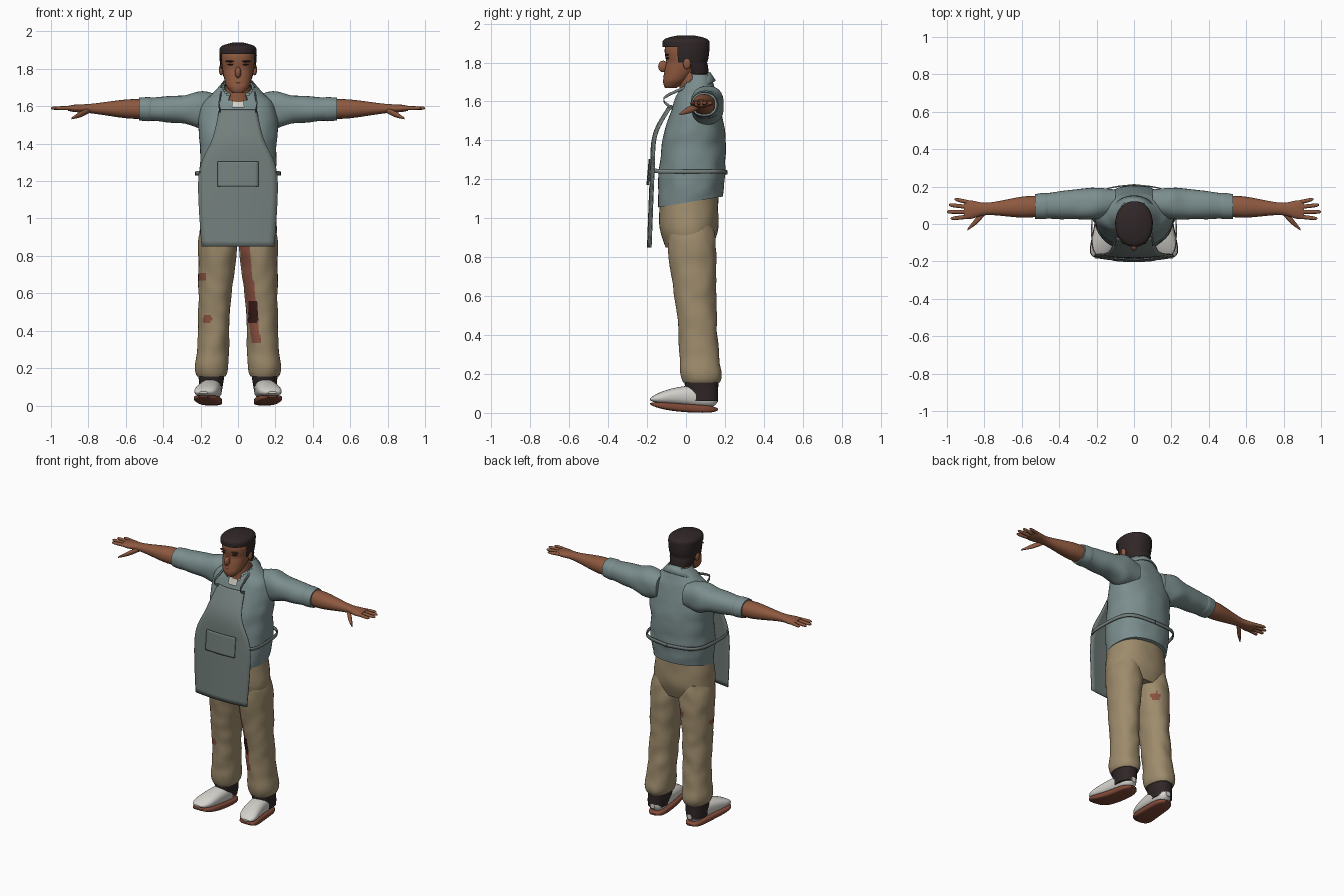
import bpy, bmesh
from math import sin, cos, pi, radians
from mathutils import Vector, Matrix, noise

cube = bpy.data.objects.get("Cube")
if cube:
    bpy.data.objects.remove(cube, do_unlink=True)


def material(name, red, green, blue):
    mat = bpy.data.materials.new(name)
    mat.use_nodes = True
    mat.diffuse_color = (red, green, blue, 1)
    shader = next(node for node in mat.node_tree.nodes if node.type == 'BSDF_PRINCIPLED')
    shader.inputs["Base Color"].default_value = (red, green, blue, 1)
    shader.inputs["Roughness"].default_value = .8
    return mat


SKIN = material("brown skin", .27, .1, .05)
HAIR = material("dark hair", .03, .02, .02)
SHIRT = material("grey blue shirt", .2, .27, .27)
APRON = material("grey apron", .17, .21, .2)
WHITE = material("off white", .66, .64, .6)
PANTS = material("khaki trousers", .34, .26, .15)
SOLE = material("brown sole", .22, .07, .04)
SOCK = material("dark sock", .03, .02, .02)
STAIN = material("red brown stain", .25, .08, .05)
DARK = material("dark stain", .04, .01, .01)


def finish(name, bm, mats, thickness=0, rule=None, drop=None):
    """Turn a bmesh into a smooth shaded object."""
    bmesh.ops.recalc_face_normals(bm, faces=bm.faces)
    if drop:
        doomed = [face for face in bm.faces if drop(face.calc_center_median())]
        bmesh.ops.delete(bm, geom=doomed, context='FACES')
    if rule:
        for face in bm.faces:
            face.material_index = rule(face.calc_center_median())
    mesh = bpy.data.meshes.new(name)
    bm.to_mesh(mesh)
    bm.free()
    for mat in mats:
        mesh.materials.append(mat)
    obj = bpy.data.objects.new(name, mesh)
    bpy.context.collection.objects.link(obj)
    bpy.ops.object.select_all(action='DESELECT')
    obj.select_set(True)
    bpy.context.view_layer.objects.active = obj
    bpy.ops.object.shade_smooth_by_angle(angle=pi / 4)
    if thickness:
        solid = obj.modifiers.new("thickness", 'SOLIDIFY')
        solid.thickness = thickness
        solid.offset = 0


def smooth_path(rows, steps):
    """Catmull-Rom interpolation through rows of numbers."""
    path, last = [], len(rows) - 1
    for i in range(last):
        near = [rows[max(0, min(last, i + k))] for k in (-1, 0, 1, 2)]
        for step in range(steps):
            t = step / steps
            path.append([b + t / 2 * (c - a + t * (2*a - 5*b + 4*c - d + t * (3*(b - c) + d - a)))
                         for a, b, c, d in zip(*near)])
    return path + [list(rows[-1])]


def grid(bm, rings, closed=False):
    rings = [[bm.verts.new(point) for point in ring] for ring in rings]
    for low, high in zip(rings, rings[1:]):
        count = len(low)
        for i in range(count if closed else count - 1):
            j = (i + 1) % count
            bm.faces.new((low[i], low[j], high[j], high[i]))
    return rings


def rounded(value, power):
    return abs(value) ** (2 / power) * (1 if value > 0 else -1)


def loft(name, axis, line, sections, *mats, side=1, seg=28, steps=6, power=2.2, fold=0, bend=None, **extra):
    """Body along a centre line; a section is (position, radius, other radius)."""
    place = {'x': lambda a, u, v: Vector((a, u, v)),
             'y': lambda a, u, v: Vector((u, a, v)),
             'z': lambda a, u, v: Vector((u, v, a))}[axis]
    rings = []
    for along, wide, deep in smooth_path(sections, steps):
        middle = place(along, *line(along))
        ring = []
        for i in range(seg):
            turn = 2 * pi * i / seg
            offset = place(0, wide * rounded(cos(turn), power), deep * rounded(sin(turn), power))
            crease = noise.noise((middle + offset) * 12)
            point = middle + offset * (1 + fold * crease)
            if bend:
                point = bend(point)
            point.x *= side
            ring.append(point)
        rings.append(ring)
    bm = bmesh.new()
    rings = grid(bm, rings, closed=True)
    bm.faces.new(rings[0])
    bm.faces.new(rings[-1])
    finish(name, bm, mats, **extra)


def ball(name, centre, radii, mat):
    bm = bmesh.new()
    bmesh.ops.create_uvsphere(bm, u_segments=16, v_segments=10, radius=1,
                              matrix=Matrix.LocRotScale(Vector(centre), None, Vector(radii)))
    finish(name, bm, [mat])


def sheet(name, rows, mat, bulge):
    """Cloth panel; a row is (height, depth at the edge, half width)."""
    across = [i / 6 for i in range(-6, 7)]
    bm = bmesh.new()
    grid(bm, [[(u * width, depth - bulge * (1 - u * u), height) for u in across]
              for height, depth, width in smooth_path(rows, 8)])
    finish(name, bm, [mat], thickness=.007)


def ribbon(name, points, mat, half, side):
    path = smooth_path(points, 6)
    bm = bmesh.new()
    grid(bm, [[(x * side, y, z + edge) for x, y, z in path] for edge in (-half, half)])
    finish(name, bm, [mat], thickness=.007)


# Centre lines of the body parts
def head_line(z):
    return 0, min(0, .6 * (z - 1.8))


def hair_line(z):
    return 0, max(0, .8 * (1.8 - z))


def torso_line(z):
    return 0, .06 * (z - .7)


def leg_line(z):
    return .15 - .05 * z, .09 - .07 * z


def arm_line(x):
    return .12 - .05 * x, 1.58 + .01 * x


# Head, hair and neck
def below_hairline(point):
    if point.z > 1.93:
        return False
    if point.y < -.045:
        return point.z < 1.878
    return point.z < (1.8 if point.y < .025 else 1.745)


loft("head", 'z', head_line, [(1.67, .03, .03), (1.69, .05, .05), (1.72, .067, .068),
     (1.8, .084, .1), (1.88, .088, .107), (1.93, .05, .06)], SKIN)
loft("hair", 'z', hair_line, [(1.73, .066, .06), (1.8, .092, .108), (1.88, .1, .12),
     (1.92, .09, .11), (1.94, .03, .04)], HAIR, seg=56, steps=8, fold=.02, drop=below_hairline)
loft("neck", 'z', lambda z: (0, .035), [(1.56, .07, .07), (1.78, .065, .066)], SKIN)
ball("nose", (0, -.118, 1.78), (.017, .025, .03), SKIN)
ball("lips", (0, -.1, 1.73), (.03, .017, .012), SKIN)


# Shirt body with a slanted hem and an open neck
def slant_hem(point):
    lift = max(0, min(1, (1.3 - point.z) * 5))
    return point + Vector((0, 0, lift * point.y / 6))


def open_neck(point):
    return point.z > 1.74 or (point.y < .03 and abs(point.x) < (point.z - 1.57) * .65)


loft("shirt_body", 'z', torso_line, [(1.08, .19, .166), (1.2, .205, .17), (1.35, .205, .166),
     (1.45, .212, .155), (1.55, .21, .128), (1.62, .185, .11), (1.67, .135, .09), (1.745, .07, .06)],
     SHIRT, seg=48, steps=8, fold=.035, bend=slant_hem, drop=open_neck)
loft("undershirt", 'z', torso_line, [(1.5, .15, .12), (1.64, .08, .085)], WHITE)

# Folded collar
top, low = [], []
for i in range(-15, 16):
    angle = radians(i * 10)
    drop = .045 * (1 - cos(angle))
    top.append((.075 * sin(angle), .045 + .075 * cos(angle), 1.75 - drop))
    low.append((.12 * sin(angle), .05 + .1 * cos(angle), 1.705 - drop))
bm = bmesh.new()
grid(bm, [top, low])
finish("collar", bm, [SHIRT], thickness=.008)


# Trousers with stains
def left_stains(point):
    if point.y > .05 or not .34 < point.z < .85:
        return 0
    if abs(point.z - .5) < .06 and abs(point.x - .08) < .025:
        return 2
    return int(abs(point.x - .035 - .12 * (.85 - point.z)) < .025)


def right_stains(point):
    spots = [(-.19, .69), (-.165, .46)] if point.y < .05 else [(-.06, .76)]
    return int(any(Vector((point.x - x, point.z - z)).length < .025 for x, z in spots))


loft("trouser_seat", 'z', lambda z: (0, .015), [(1.13, .18, .15), (.95, .205, .15), (.85, .19, .12)],
     PANTS, seg=40, fold=.03)


# Shoe profile from heel to toe
def shoe_layer(name, side, mat, power, grow, bottom, top):
    sections, heights = [], {}
    for i in range(17):
        t = (1 - cos(pi * i / 16)) / 2
        round_end = max(.1, 1 - (2 * t - 1) ** 6) ** .5
        y = .165 - .35 * t
        sections.append((y, (.052 + .015 * t + grow) * round_end, (top(t) - bottom(t)) / 2 * round_end))
        heights[y] = (.14 + .045 * t * t, (top(t) + bottom(t)) / 2)
    loft(name, 'y', heights.get, sections, mat, side=side, steps=1, power=power)


for side, label, stains in ((1, "left", left_stains), (-1, "right", right_stains)):
    # Facial features
    ball(label + "_ear", (.09 * side, .005, 1.795), (.012, .02, .03), SKIN)
    ball(label + "_brow", (.04 * side, -.097, 1.84), (.028, .012, .005), HAIR)
    ball(label + "_eye", (.04 * side, -.094, 1.823), (.018, .012, .004), DARK)

    # Sleeve, arm and hand
    loft(label + "_sleeve", 'x', arm_line, [(.1, .07, .08), (.2, .085, .1), (.3, .08, .076),
         (.52, .066, .06)], SHIRT, side=side, steps=8, fold=.07)
    loft(label + "_cuff", 'x', arm_line, [(.46, .066, .062), (.48, .071, .065), (.53, .066, .06)],
         SHIRT, side=side, fold=.03)
    loft(label + "_forearm_and_palm", 'x', arm_line, [(.5, .055, .052), (.6, .056, .05),
         (.78, .033, .026), (.87, .049, .02), (.91, .046, .013)], SKIN, side=side)
    for i, (finger, tip) in enumerate((("index", .98), ("middle", 1), ("ring", .99), ("little", .96))):
        loft(f"{label}_{finger}_finger", 'x', lambda x: (.04 + .025 * i + (x - .88) * (i - 1) / 9, 1.59),
             [(.88, .011, .011), (tip - .02, .01, .009), (tip, .003, .003)], SKIN, side=side, seg=12)
    loft(label + "_thumb", 'x', lambda x: (.07 - (x - .79), 1.58 - .45 * (x - .79)),
         [(.79, .015, .014), (.84, .019, .016), (.89, .005, .005)], SKIN, side=side, seg=14)

    # Trouser leg, sock and shoe
    loft(label + "_trouser_leg", 'z', leg_line, [(.96, .09, .12), (.85, .105, .125), (.65, .092, .11),
         (.5, .084, .102), (.35, .083, .1), (.2, .088, .105), (.155, .075, .095)], PANTS, STAIN, DARK,
         side=side, seg=64, steps=10, fold=.07, rule=stains)
    loft(label + "_sock", 'z', leg_line, [(.06, .058, .078), (.17, .07, .09)], SOCK, side=side, fold=.06)
    shoe_layer(label + "_shoe", side, WHITE, 2.4, 0,
               lambda t: .02 + .03 * t, lambda t: .07 + .07 * cos(2 * t - .7))
    shoe_layer(label + "_sole", side, SOLE, 4, .003,
               lambda t: .035 * t ** 3, lambda t: .035 + .025 * t)

    # Apron straps
    ribbon(label + "_neck_strap", [(.095, -.07, 1.565), (.1, -.115, 1.615), (.09, 0, 1.675),
           (.085, .07, 1.71), (0, .125, 1.735)], APRON, .008, side)
    ribbon(label + "_waist_tie", [(.2, -.168, 1.245), (.224, -.1, 1.24), (.215, .1, 1.24),
           (.15, .185, 1.24), (0, .21, 1.235)], APRON, .011, side)

# Apron and its pocket
sheet("apron", [(1.58, -.07, .1), (1.43, -.15, .135), (1.23, -.165, .21), (.85, -.18, .195)], APRON, .017)
sheet("apron_pocket", [(1.305, -.182, .11), (1.17, -.194, .11)], APRON, .006)
